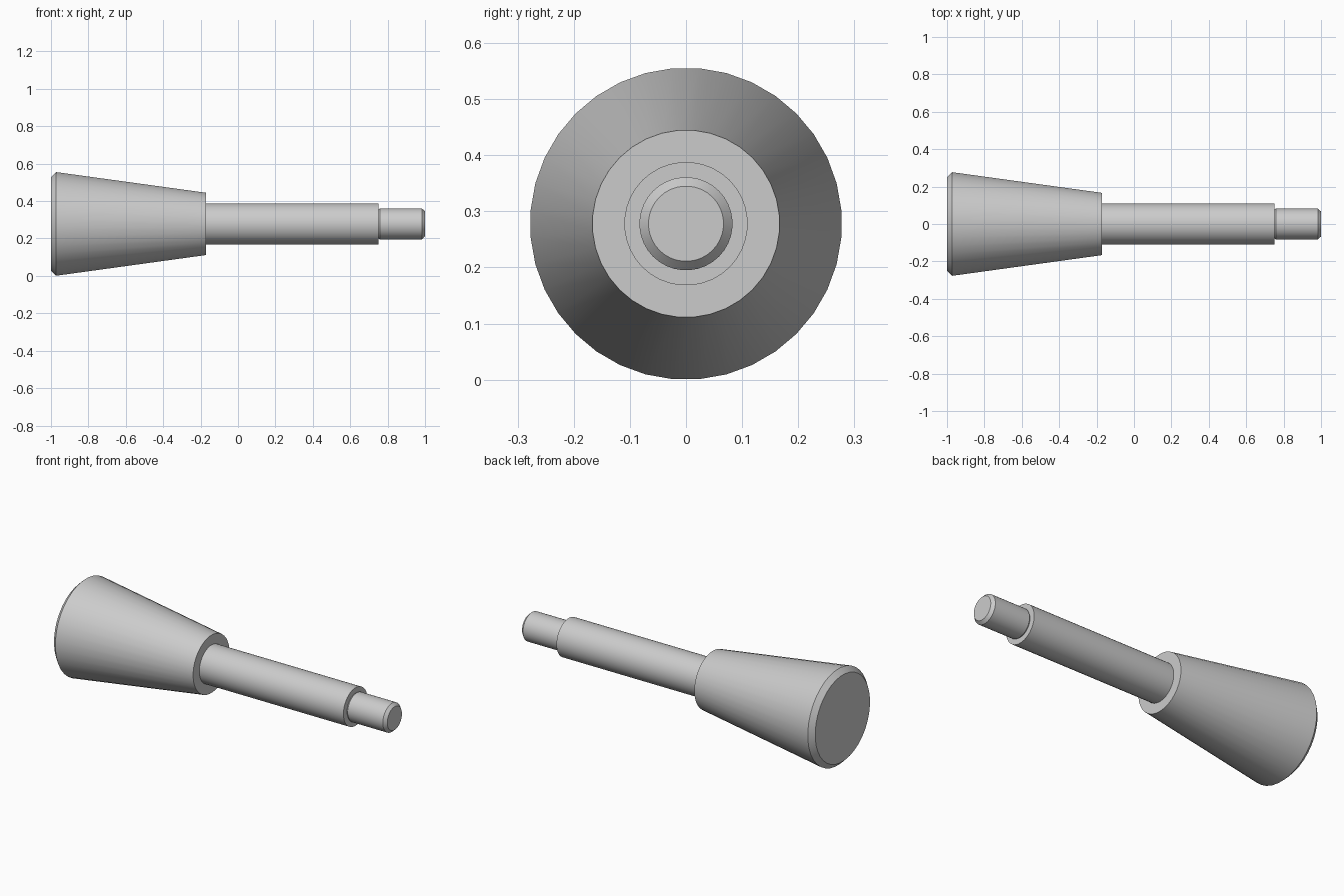
import bpy, bmesh, math

cube = bpy.data.objects.get("Cube")
if cube:
    bpy.data.objects.remove(cube)

SIDES = 36
AXIS_Z = 0.278

# Plain grey metal
grey = bpy.data.materials.new("grey metal")
grey.use_nodes = True
COLOUR = (0.6, 0.6, 0.6, 1.0)
grey.diffuse_color = COLOUR
grey.node_tree.nodes["Principled BSDF"].inputs["Base Color"].default_value = COLOUR


def turned_part(name, profile):
    """Lathe (x, radius) points around the x axis; radius 0 closes an end."""
    bm = bmesh.new()
    rings = []
    for x, r in profile:
        if r == 0:
            rings.append([bm.verts.new((x, 0, 0))] * SIDES)
            continue
        ring = []
        for i in range(SIDES):
            a = math.tau * (i + 0.5) / SIDES
            ring.append(bm.verts.new((x, r * math.cos(a), r * math.sin(a))))
        rings.append(ring)
    for a, b in zip(rings, rings[1:]):
        for i in range(SIDES):
            j = (i + 1) % SIDES
            corners = dict.fromkeys((a[i], a[j], b[j], b[i]))
            bm.faces.new(list(corners))
    bmesh.ops.recalc_face_normals(bm, faces=bm.faces)
    mesh = bpy.data.meshes.new(name)
    bm.to_mesh(mesh)
    bm.free()
    mesh.materials.append(grey)
    obj = bpy.data.objects.new(name, mesh)
    obj.location.z = AXIS_Z
    bpy.context.collection.objects.link(obj)
    bpy.ops.object.select_all(action='DESELECT')
    obj.select_set(True)
    bpy.context.view_layer.objects.active = obj
    bpy.ops.object.shade_smooth_by_angle(angle=math.radians(30))
    return obj


# Tapered knob with a chamfered rim and a very shallow dished end
turned_part("knob", [(-0.99, 0), (-1.0, 0.25), (-0.972, 0.278),
                     (-0.17, 0.167), (-0.17, 0)])

# Straight shaft, seated slightly inside the knob
turned_part("shaft", [(-0.2, 0), (-0.2, 0.11), (0.75, 0.11), (0.75, 0)])

# Narrow tip with chamfered ends
turned_part("tip", [(0.745, 0), (0.745, 0.077), (0.752, 0.077), (0.758, 0.083),
                    (0.983, 0.083), (1.0, 0.067), (1.0, 0)])
